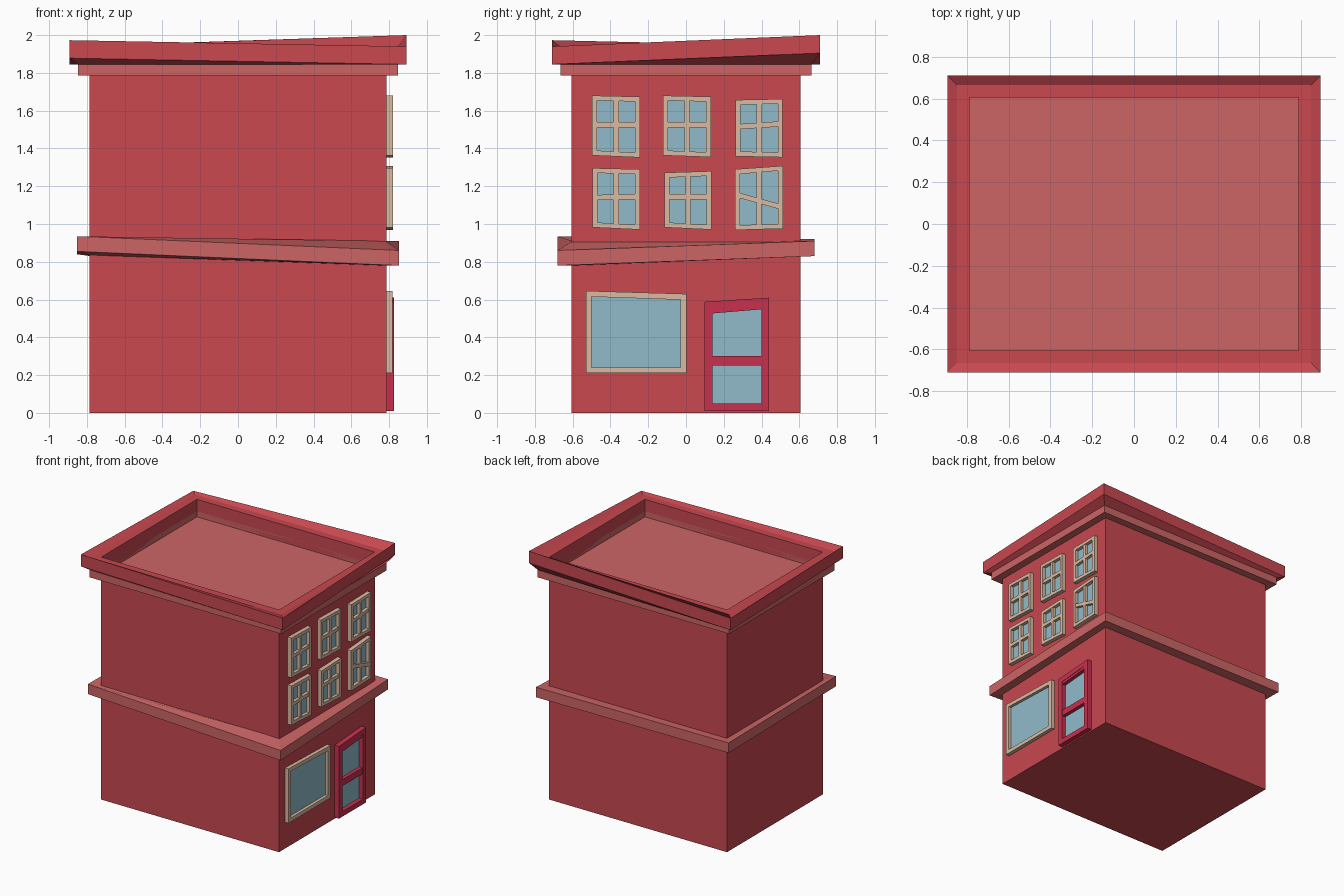
import bpy, bmesh

if "Cube" in bpy.data.objects:
    bpy.data.objects.remove(bpy.data.objects["Cube"])


def material(name, rgb):
    m = bpy.data.materials.new(name)
    m.diffuse_color = (*rgb, 1)
    m.use_nodes = True
    m.node_tree.nodes["Principled BSDF"].inputs["Base Color"].default_value = m.diffuse_color
    return m


BRICK = material("brick_red", (0.58, 0.065, 0.08))
TRIM = material("trim_red", (0.61, 0.13, 0.13))
DOOR = material("door_red", (0.58, 0.03, 0.075))
FRAME = material("frame_cream", (0.70, 0.50, 0.37))
GLASS = material("glass_blue", (0.28, 0.50, 0.59))


def loft(bm, loops, ring=False):
    """Join four-cornered loops; close them into a ring or cap both ends."""
    vs = [[bm.verts.new(p) for p in loop] for loop in loops]
    pairs = list(zip(vs, vs[1:])) + ([(vs[-1], vs[0])] if ring else [])
    for a, b in pairs:
        for i in range(4):
            j = (i + 1) % 4
            bm.faces.new((a[i], a[j], b[j], b[i]))
    if not ring:
        bm.faces.new(vs[0][::-1])
        bm.faces.new(vs[-1])


def finish(name, bm, mat):
    bmesh.ops.recalc_face_normals(bm, faces=bm.faces)
    me = bpy.data.meshes.new(name)
    bm.to_mesh(me)
    bm.free()
    me.materials.append(mat)
    bpy.context.collection.objects.link(bpy.data.objects.new(name, me))


def part(name, loops, mat, ring=False):
    bm = bmesh.new()
    loft(bm, loops, ring)
    finish(name, bm, mat)


def rect(hx, hy, z):
    """Rectangle loop; z may differ at front-left, front-right, back-right, back-left."""
    zs = z if isinstance(z, tuple) else (z,) * 4
    return [(sx * hx, sy * hy, h) for (sx, sy), h in
            zip(((-1, -1), (1, -1), (1, 1), (-1, 1)), zs)]


def lower(zs, d):
    return tuple(z - d for z in zs)


# Walls and roof deck
part("walls", [rect(0.787, 0.605, 0), rect(0.787, 0.605, 1.79)], BRICK)
part("roof_deck", [rect(0.787, 0.605, 1.79), rect(0.787, 0.605, 1.80)], TRIM)

# Crooked belt between the floors
belt = (0.935, 0.86, 0.91, 0.92)
part("belt_course", [rect(0.853, 0.68, lower(belt, 0.08)), rect(0.853, 0.68, belt),
                     rect(0.78, 0.60, 0.91),
                     rect(0.78, 0.60, (0.835, 0.78, 0.83, 0.83))], TRIM, True)

# Cornice and crooked parapet
part("cornice", [rect(0.848, 0.665, 1.785), rect(0.848, 0.665, 1.845),
                 rect(0.787, 0.605, 1.845), rect(0.787, 0.605, 1.785)], TRIM, True)
top = (1.973, 1.94, 2.0, 1.94)
part("parapet", [rect(0.893, 0.71, lower(top, 0.095)), rect(0.893, 0.71, top),
                 rect(0.848, 0.665, 1.94), rect(0.787, 0.605, 1.94),
                 rect(0.787, 0.605, 1.80), rect(0.787, 0.605, 1.845),
                 rect(0.848, 0.665, 1.845)], BRICK, True)

# Openings sit on the right wall
WALL = 0.78


def face_quad(x, y0, y1, b0, b1, t0, t1):
    return [(x, y0, b0), (x, y1, b1), (x, y1, t1), (x, y0, t0)]


def opening(name, q, w, depth, mat, bars=()):
    """Frame with border w, recessed glass, and bars given as face quads."""
    y0, y1, b0, b1, t0, t1 = q
    inner = (y0 + w, y1 - w, b0 + w, b1 + w, t0 - w, t1 - w)
    bm = bmesh.new()
    loft(bm, [face_quad(WALL, *q), face_quad(depth, *q),
              face_quad(depth, *inner), face_quad(WALL, *inner)], True)
    for bar in bars:
        loft(bm, [face_quad(WALL, *bar), face_quad(depth - 0.003, *bar)])
    finish(name + "_frame", bm, mat)
    part(name + "_glass", [face_quad(WALL, *inner), face_quad(0.793, *inner)], GLASS)


# Upper windows: y range, bottom and top heights, crossbar heights
windows = [
    (-0.497, -0.243, 1.363, 1.352, 1.68, 1.674, 1.525, 1.525),
    (-0.122, 0.132, 1.363, 1.354, 1.68, 1.674, 1.525, 1.525),
    (0.263, 0.512, 1.358, 1.353, 1.657, 1.662, 1.515, 1.53),
    (-0.495, -0.243, 0.982, 0.97, 1.296, 1.29, 1.14, 1.145),
    (-0.114, 0.135, 0.982, 0.97, 1.272, 1.28, 1.145, 1.145),
    (0.26, 0.513, 0.968, 0.975, 1.29, 1.308, 1.155, 1.09),
]
for n, (y0, y1, b0, b1, t0, t1, c0, c1) in enumerate(windows, 1):
    yc = (y0 + y1) / 2
    h = 0.014
    post = (yc - h, yc + h, b0 + 0.01, b1 + 0.01, t0 - 0.01, t1 - 0.01)
    cross = (y0 + 0.01, y1 - 0.01, c0 - h, c1 - h, c0 + h, c1 + h)
    opening(f"upper_window_{n}", (y0, y1, b0, b1, t0, t1), 0.026, 0.82, FRAME, (post, cross))

# Shop window and door
opening("shop_window", (-0.53, 0.003, 0.21, 0.21, 0.646, 0.63), 0.031, 0.817, FRAME)
opening("door", (0.098, 0.44, 0.01, 0.01, 0.588, 0.61), 0.041, 0.826, DOOR,
        [(0.12, 0.42, 0.252, 0.252, 0.302, 0.302),
         (0.12, 0.42, 0.525, 0.55, 0.57, 0.59)])
